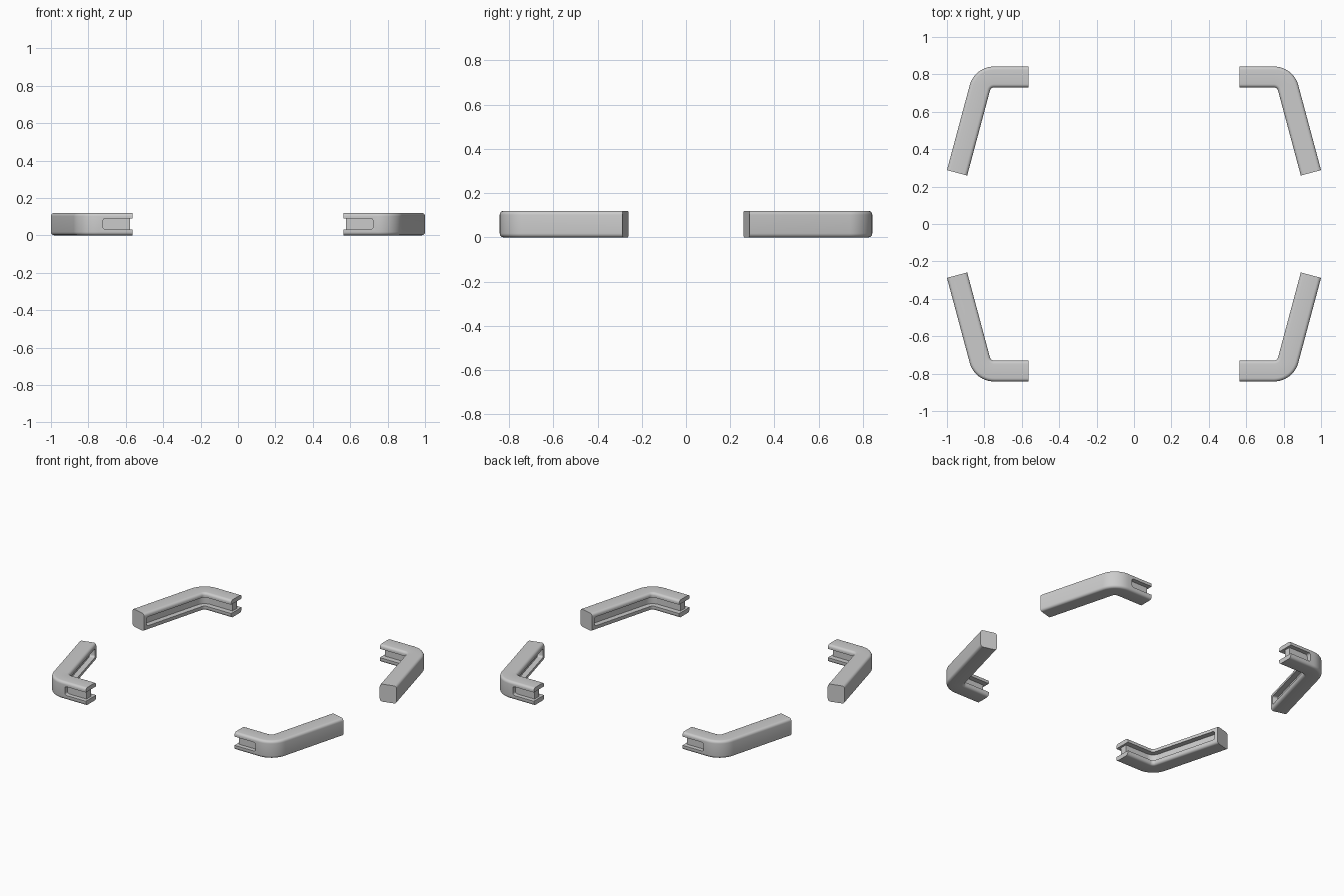
import bpy, bmesh, math
from mathutils import Matrix

if "Cube" in bpy.data.objects:
    bpy.data.objects.remove(bpy.data.objects["Cube"])

W, H = 0.112, 0.12           # rail width and height
R = 0.135                    # outer bend radius
CX, CY = 0.748, 0.707        # bend centre of the back right corner
LEG = 0.47                   # straight leg length after the bend
END_X = 0.563                # open end of the short arm


def station(deg, along, u, z):
    """Point at depth u inward from the outer wall, shifted along the rail."""
    a = math.radians(deg)
    c, s = math.cos(a), math.sin(a)
    return (CX + (R - u) * c + along * s, CY + (R - u) * s - along * c, z)


def rounded(u0, u1, z0, z1, r, n=5):
    """Rounded rectangle section in (u, z)."""
    pts = []
    for cu, cz, a0 in ((u1 - r, z1 - r, 0), (u0 + r, z1 - r, 90),
                       (u0 + r, z0 + r, 180), (u1 - r, z0 + r, 270)):
        for i in range(n + 1):
            a = math.radians(a0 + 90 * i / n)
            pts.append((cu + r * math.cos(a), cz + r * math.sin(a)))
    return pts


def box_section(u0, u1, z0, z1):
    return [(u0, z0), (u1, z0), (u1, z1), (u0, z1)]


def sweep(name, stops):
    """Skin a list of (angle, along, section) stops into a closed solid."""
    bm = bmesh.new()
    rings = [[bm.verts.new(station(d, t, u, z)) for u, z in sec] for d, t, sec in stops]
    n = len(rings[0])
    for a, b in zip(rings, rings[1:]):
        for i in range(n):
            j = (i + 1) % n
            bm.faces.new((a[i], a[j], b[j], b[i]))
    bm.faces.new(rings[0])
    bm.faces.new(rings[-1])
    bmesh.ops.recalc_face_normals(bm, faces=bm.faces)
    me = bpy.data.meshes.new(name)
    bm.to_mesh(me)
    bm.free()
    ob = bpy.data.objects.new(name, me)
    bpy.context.collection.objects.link(ob)
    return ob


bend = [90 - 75 * i / 12 for i in range(13)]
arm = END_X - CX

# rounded bar: arm, bend, leg
bar = rounded(0, W, 0, H, 0.018)
body = sweep("corner_rail", [(90, arm, bar)] + [(d, 0, bar) for d in bend] + [(15, LEG, bar)])


def rounded_end(u0, u1, end, sign, r=0.014):
    """Closing stops for a slot whose end has rounded corners."""
    out = []
    for i in range(6):
        a = math.radians(90 * i / 5)
        k = r * (1 - math.cos(a))
        out.append((end - sign * r + sign * r * math.sin(a),
                    box_section(u0, u1, 0.031 + k, 0.091 - k)))
    return out


# long groove on the inner wall, closed near the leg end
g0, g1 = W - 0.036, W + 0.01
gs = box_section(g0, g1, 0.031, 0.091)
groove = sweep("groove_cutter", [(90, arm - 0.02, gs)] + [(d, 0, gs) for d in bend]
               + [(15, t, s) for t, s in rounded_end(g0, g1, LEG - 0.02, 1)])

# short pocket on the outer wall of the arm
p0, p1 = -0.01, 0.03
pocket = sweep("pocket_cutter", [(90, arm - 0.02, box_section(p0, p1, 0.031, 0.091))]
               + [(90, t, s) for t, s in rounded_end(p0, p1, 0.722 - CX, 1)])

# web set back from the flange ends
wsec = box_section(-0.02, W + 0.02, 0.031, 0.091)
notch = sweep("web_cutter", [(90, arm - 0.03, wsec), (90, arm + 0.015, wsec)])

cutters = [groove, pocket, notch]
for c in cutters:
    c.hide_render = True
    m = body.modifiers.new(c.name, 'BOOLEAN')
    m.operation, m.solver, m.object = 'DIFFERENCE', 'EXACT', c

bpy.context.view_layer.update()
dg = bpy.context.evaluated_depsgraph_get()
base = bpy.data.meshes.new_from_object(body.evaluated_get(dg))
for o in cutters + [body]:
    bpy.data.objects.remove(o)

# four mirrored corners
for name, sx, sy in (("back_right_corner", 1, 1), ("back_left_corner", -1, 1),
                     ("front_right_corner", 1, -1), ("front_left_corner", -1, -1)):
    me = base.copy()
    me.transform(Matrix.Diagonal((sx, sy, 1, 1)))
    if sx * sy < 0:
        me.flip_normals()
    ob = bpy.data.objects.new(name, me)
    bpy.context.collection.objects.link(ob)
    bpy.ops.object.select_all(action='DESELECT')
    ob.select_set(True)
    bpy.context.view_layer.objects.active = ob
    bpy.ops.object.shade_smooth_by_angle(angle=math.radians(35))
